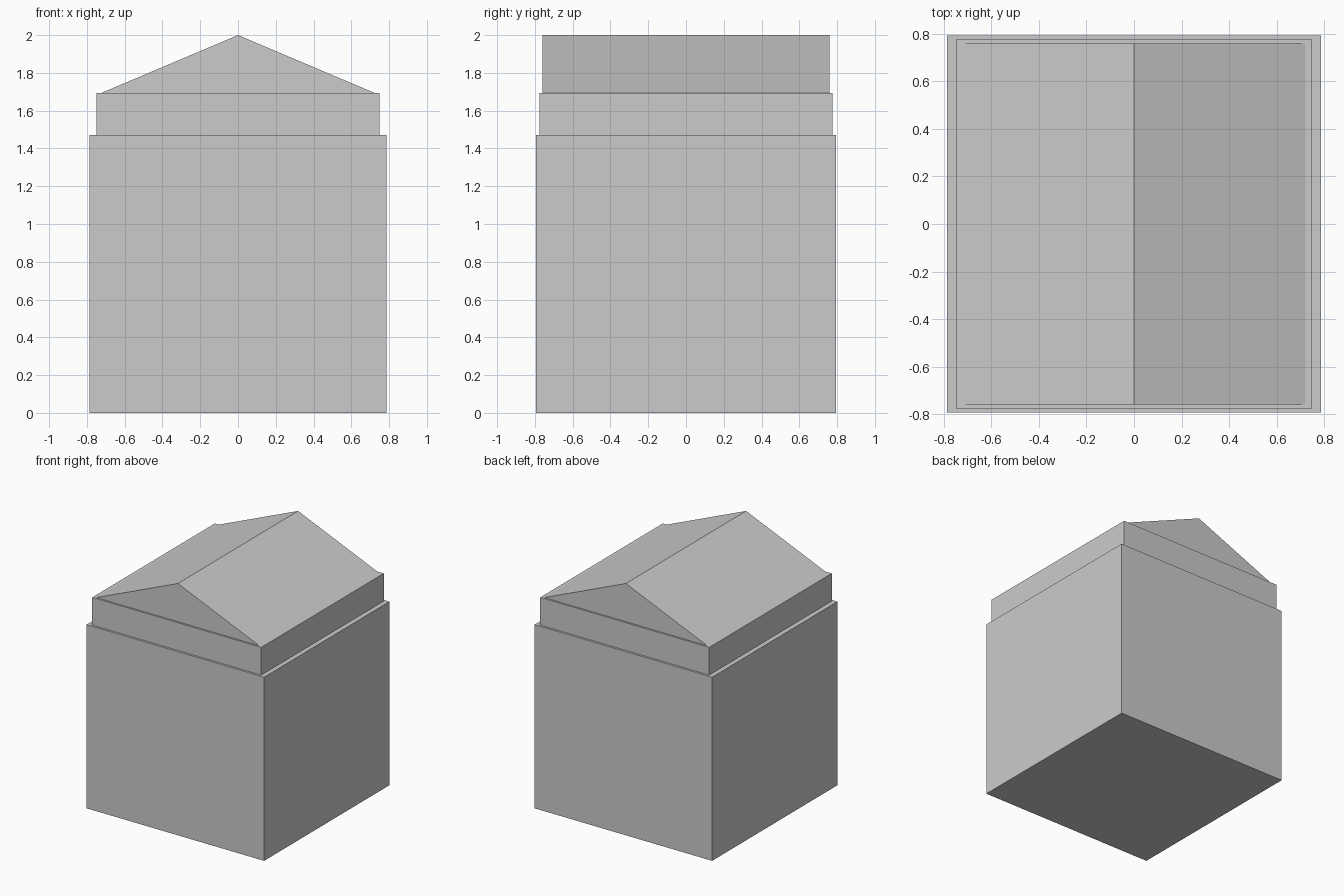
import bpy

if "Cube" in bpy.data.objects:
    bpy.data.objects.remove(bpy.data.objects["Cube"])


def prism(name, profile, half_depth):
    """Extrude an x-z profile symmetrically along y."""
    n = len(profile)
    verts = [(x, y, z) for y in (-half_depth, half_depth) for x, z in profile]
    faces = [list(range(n)), list(range(2 * n - 1, n - 1, -1))]
    faces += [[i, i + n, (i + 1) % n + n, (i + 1) % n] for i in range(n)]
    mesh = bpy.data.meshes.new(name)
    mesh.from_pydata(verts, [], faces)
    mesh.update()
    obj = bpy.data.objects.new(name, mesh)
    bpy.context.collection.objects.link(obj)
    return obj


def block(name, half_width, half_depth, z0, z1):
    w = half_width
    return prism(name, [(-w, z0), (w, z0), (w, z1), (-w, z1)], half_depth)


# Main body and the narrower band above it
block("body", 0.787, 0.793, 0.0, 1.472)
block("upper_band", 0.749, 0.776, 1.472, 1.694)

# Gabled roof with the ridge running front to back
prism("gable_roof", [(-0.723, 1.694), (0.723, 1.694), (0.0, 2.0)], 0.761)
